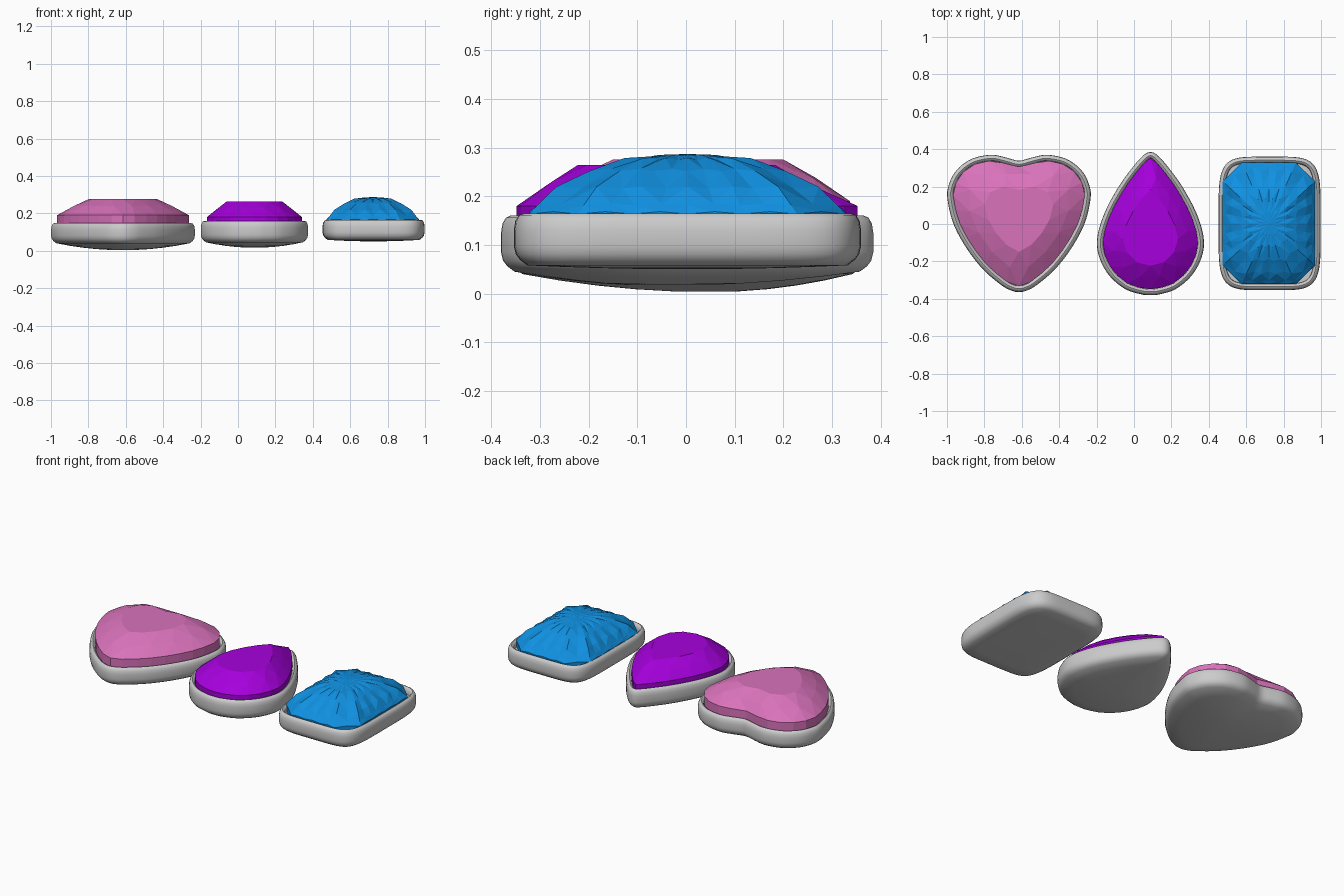
import bpy, bmesh, math
from mathutils import Vector

if "Cube" in bpy.data.objects:
    bpy.data.objects.remove(bpy.data.objects["Cube"])

N = 112  # samples per outline


def resample(pts, n):
    # even arc-length samples of a closed polyline
    segs = [(pts[i], pts[(i + 1) % len(pts)]) for i in range(len(pts))]
    lens = [(b - a).length for a, b in segs]
    total, out, k, acc = sum(lens), [], 0, 0.0
    for i in range(n):
        d = total * i / n
        while k < len(segs) - 1 and acc + lens[k] < d:
            acc += lens[k]
            k += 1
        a, b = segs[k]
        out.append(a.lerp(b, (d - acc) / max(lens[k], 1e-9)))
    return out


def spline(half):
    # mirror a half outline and smooth it (Catmull-Rom)
    p = [Vector(q) for q in half]
    p += [Vector((-q.x, q.y)) for q in p[-2:0:-1]]
    m, dense = len(p), []
    for i in range(m):
        a, b, c, d = (p[(i + j) % m] for j in (-1, 0, 1, 2))
        for s in range(16):
            t = s / 16
            dense.append(0.5 * (2 * b + (c - a) * t + (2 * a - 5 * b + 4 * c - d) * t * t
                                + (3 * b - a - 3 * c + d) * t ** 3))
    return resample(dense, N)


def superellipse(w, h, e):
    pts = []
    for i in range(720):
        a = math.pi / 2 - math.tau * i / 720
        c, s = math.cos(a), math.sin(a)
        pts.append(Vector((math.copysign(w * abs(c) ** (2 / e), c),
                           math.copysign(h * abs(s) ** (2 / e), s))))
    return resample(pts, N)


def inset(o, d):
    out = []
    for i, p in enumerate(o):
        t = (o[(i + 1) % len(o)] - o[i - 1]).normalized()
        out.append(p + Vector((t.y, -t.x)) * d)
    return out


def scaled(o, s, c):
    return [c + (p - c) * s for p in o]


def finish(name, bm, loc, color=None):
    bmesh.ops.recalc_face_normals(bm, faces=bm.faces)
    me = bpy.data.meshes.new(name)
    bm.to_mesh(me)
    bm.free()
    ob = bpy.data.objects.new(name, me)
    bpy.context.collection.objects.link(ob)
    ob.location = (loc[0], loc[1], 0)
    if color:
        mat = bpy.data.materials.new(name + "_colour")
        mat.diffuse_color = (*color, 1)
        mat.use_nodes = True
        mat.node_tree.nodes["Principled BSDF"].inputs["Base Color"].default_value = mat.diffuse_color
        me.materials.append(mat)
    else:
        bpy.context.view_layer.objects.active = ob
        ob.select_set(True)
        bpy.ops.object.shade_smooth_by_angle(angle=math.radians(50))
        ob.select_set(False)
    return ob


def ring(bm, pts, z):
    return [bm.verts.new((p.x, p.y, z)) for p in pts]


def bridge(bm, a, b):
    n = len(a)
    for i in range(n):
        j = (i + 1) % n
        bm.faces.new((a[i], a[j], b[j], b[i]))


# cup-shaped setting: floor, rounded rim, wall and domed underside
def setting(name, o, c, loc, top, low, edge):
    bm = bmesh.new()
    prof = [(.034, top - .035), (.033, top - .015), (.027, top - .004), (.019, top),
            (.010, top - .004), (.003, top - .016), (0, top - .035), (0, edge + .035),
            (.004, edge + .018), (.013, edge + .006), (.028, edge - .005)]
    rings = [ring(bm, inset(o, d), z) for d, z in prof]
    base, z0 = inset(o, .028), edge - .005
    for s in (.8, .6, .4, .2):
        rings.append(ring(bm, scaled(base, s, c), low + (z0 - low) * s ** 2))
    for a, b in zip(rings, rings[1:]):
        bridge(bm, a, b)
    bm.faces.new(rings[0])
    bm.faces.new(rings[-1])
    finish(name, bm, loc)


# brilliant-cut gem: straight girdle, kite and star facets, flat table
def brilliant(name, o, c, loc, zs, mid, table, color):
    g = inset(o, .032)[::4]
    n = len(g) // 2
    bm = bmesh.new()
    base, G = ring(bm, g, .1), ring(bm, g, zs[0])
    bridge(bm, base, G)
    M = ring(bm, scaled(g, mid, c)[1::2], zs[1])
    T = ring(bm, scaled(g, table, c)[0::2], zs[2])
    for i in range(n):
        j = (i + 1) % n
        for f in ((T[i], T[j], M[i]), (T[j], M[i], M[j]),
                  (M[i], G[2 * i], G[2 * i + 1]), (M[i], G[2 * i + 1], G[2 * j]),
                  (M[i], G[2 * j], M[j])):
            bm.faces.new(f)
    bm.faces.new(T)
    bm.faces.new(base)
    finish(name, bm, loc, color)


# heart
heart = spline([(0, .338), (.06, .353), (.15, .37), (.26, .345), (.34, .28), (.378, .2),
                (.382, .13), (.35, 0), (.28, -.13), (.19, -.245), (.09, -.33),
                (.035, -.358), (0, -.364)])
hc = Vector((0, .05))
setting("heart_setting", heart, hc, (-.615, 0), .148, .003, .045)
brilliant("heart_gem", heart, hc, (-.615, 0), (.19, .238, .276), .78, .52, (.7, .17, .5))

# teardrop
drop = spline([(0, .385), (.035, .37), (.09, .31), (.17, .2), (.245, .06), (.284, -.07),
               (.276, -.17), (.225, -.27), (.14, -.345), (.05, -.376), (0, -.38)])
dc = Vector((0, -.05))
setting("drop_setting", drop, dc, (.088, 0), .16, .016, .05)
brilliant("drop_gem", drop, dc, (.088, 0), (.18, .228, .264), .79, .58, (.38, .0, .72))

# rounded rectangle setting with a domed octagonal sunburst gem
rect = superellipse(.273, .357, 5)
setting("rectangle_setting", rect, Vector((0, 0)), (.725, .003), .165, .05, .063)
corners = [Vector(p) for p in ((-.145, .325), (.145, .325), (.247, .225), (.247, -.225),
                               (.145, -.325), (-.145, -.325), (-.247, -.225), (-.247, .225))]
octo = []
for i, (a, k) in enumerate(zip(corners, (6, 2, 8, 2) * 2)):
    octo += [a.lerp(corners[(i + 1) % 8], s / k) for s in range(k)]
bm = bmesh.new()
rings = [ring(bm, octo, .12)]
for s, z, ds, dz in ((1, .166, 0, .005), (.95, .183, .015, .004), (.83, .218, .04, -.003),
                     (.62, .254, .04, .004), (.4, .277, .05, -.003), (.18, .284, 0, .002)):
    rings.append([bm.verts.new((p.x * (s - ds * (i % 2)), p.y * (s - ds * (i % 2)),
                                z + dz * (i % 2) - dz / 2)) for i, p in enumerate(octo)])
for a, b in zip(rings, rings[1:]):
    bridge(bm, a, b)
tip = bm.verts.new((0, 0, .287))
last = rings[-1]
for i in range(len(last)):
    bm.faces.new((last[i], last[(i + 1) % len(last)], tip))
bm.faces.new(rings[0])
bmesh.ops.triangulate(bm, faces=bm.faces)
finish("rectangle_gem", bm, (.721, .003), (.005, .28, .75))
